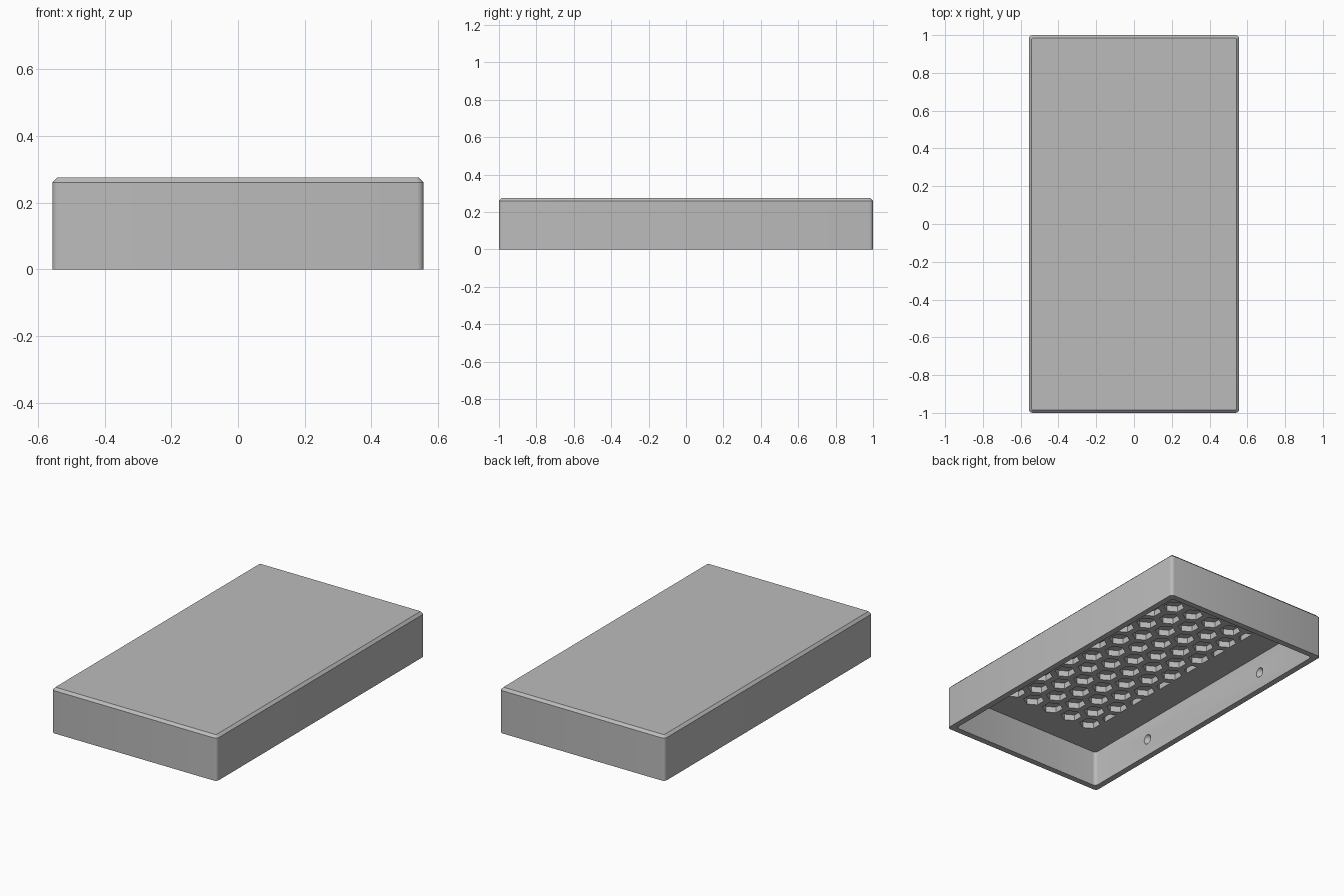
import bpy
import bmesh
from math import sin, cos, pi, sqrt

HALF_X, HALF_Y, HEIGHT = 0.557, 1.0, 0.275
WALL, CEILING, CHAMFER = 0.037, 0.22, 0.015
PITCH, HEX_WIDTH, HEX_TOP = 0.14, 0.103, 0.257
FIELD_X = 0.335

cube = bpy.data.objects.get("Cube")
if cube:
    bpy.data.objects.remove(cube)

grey = bpy.data.materials.new("plain_grey")
grey.use_nodes = True
grey.diffuse_color = (0.5, 0.5, 0.5, 1)
grey.node_tree.nodes["Principled BSDF"].inputs["Base Color"].default_value = (0.5, 0.5, 0.5, 1)


def make_object(name, bm):
    bmesh.ops.recalc_face_normals(bm, faces=bm.faces)
    mesh = bpy.data.meshes.new(name)
    bm.to_mesh(mesh)
    bm.free()
    mesh.materials.append(grey)
    obj = bpy.data.objects.new(name, mesh)
    bpy.context.collection.objects.link(obj)
    return obj


def rounded_ring(bm, inset, radius, z, steps=4):
    """Ring of vertices around a rectangle with rounded corners."""
    ring = []
    corners = ((1, 1), (-1, 1), (-1, -1), (1, -1))
    for i, (sx, sy) in enumerate(corners):
        for k in range(steps + 1):
            a = (i + k / steps) * pi / 2
            ring.append(bm.verts.new((sx * (HALF_X - inset - radius) + radius * cos(a),
                                      sy * (HALF_Y - inset - radius) + radius * sin(a), z)))
    return ring


def loft(bm, rings):
    for low, high in zip(rings, rings[1:]):
        n = len(low)
        for i in range(n):
            j = (i + 1) % n
            bm.faces.new((low[i], low[j], high[j], high[i]))
    bm.faces.new(rings[0])
    bm.faces.new(rings[-1])


# Open-bottomed cover with rounded corners and a chamfered top edge
bm = bmesh.new()
loft(bm, [rounded_ring(bm, WALL, 0.02, CEILING),
          rounded_ring(bm, WALL, 0.02, 0),
          rounded_ring(bm, 0, 0.02, 0),
          rounded_ring(bm, 0, 0.02, HEIGHT - CHAMFER),
          rounded_ring(bm, CHAMFER, 0.008, HEIGHT)])
cover = make_object("cover", bm)

# Hexagonal pockets on the underside, trimmed along both long sides
bm = bmesh.new()
radius = HEX_WIDTH / sqrt(3)
for row in range(-6, 7):
    odd = row % 2
    for col in range(-3, 3 if odd else 4):
        cx = (col + odd / 2) * PITCH
        cy = row * PITCH * sqrt(3) / 2
        if abs(cx) > 0.36:
            continue
        rings = [[bm.verts.new((cx + radius * sin(k * pi / 3), cy + radius * cos(k * pi / 3), z))
                  for k in range(6)] for z in (CEILING - 0.05, HEX_TOP)]
        loft(bm, rings)
for side in (-1, 1):
    bmesh.ops.bisect_plane(bm, geom=bm.verts[:] + bm.edges[:] + bm.faces[:],
                           plane_co=(side * FIELD_X, 0, 0), plane_no=(side, 0, 0),
                           clear_outer=True)
    bmesh.ops.holes_fill(bm, edges=[e for e in bm.edges if e.is_boundary])
pockets = make_object("pocket_cutter", bm)

# Small round catches sunk into the inside of the long walls
bm = bmesh.new()
for side in (-1, 1):
    for y in (-0.5, 0.5):
        ball = bmesh.ops.create_uvsphere(bm, u_segments=12, v_segments=8, radius=0.031)
        bmesh.ops.translate(bm, verts=ball["verts"],
                            vec=(side * (HALF_X - WALL - 0.008), y, 0.105))
catches = make_object("catch_cutter", bm)

# Cut the pockets and catches out of the cover
bpy.context.view_layer.objects.active = cover
for cutter in (pockets, catches):
    cutter.hide_render = True
    mod = cover.modifiers.new(cutter.name, "BOOLEAN")
    mod.operation = "DIFFERENCE"
    mod.solver = "EXACT"
    mod.object = cutter
    bpy.ops.object.modifier_apply(modifier=mod.name)
    bpy.data.objects.remove(cutter)

bpy.ops.object.select_all(action="DESELECT")
cover.select_set(True)
bpy.ops.object.shade_smooth_by_angle(angle=pi / 6)
